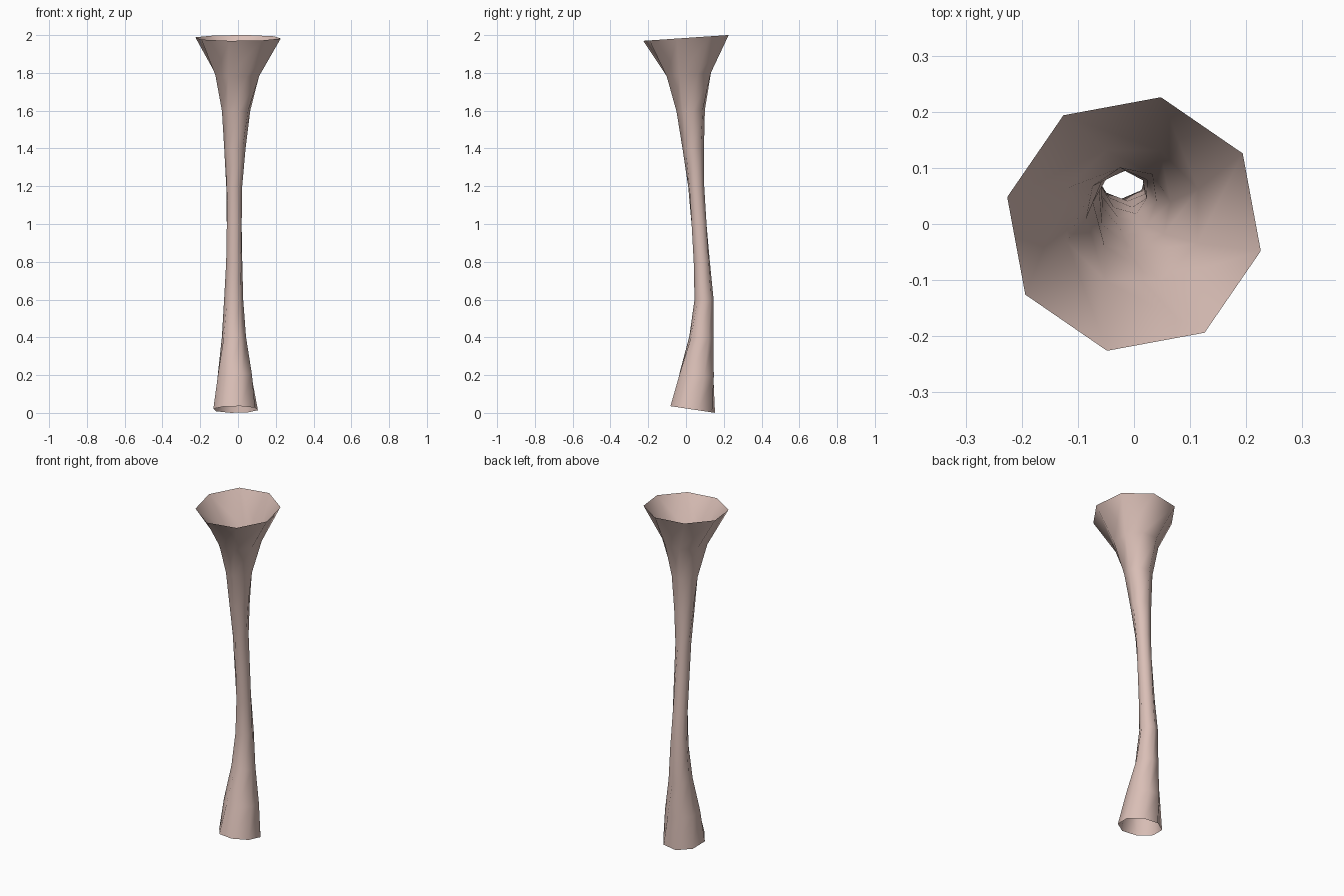
import bpy, bmesh
from math import cos, sin, radians

cube = bpy.data.objects.get("Cube")
if cube:
    bpy.data.objects.remove(cube, do_unlink=True)

SIDES = 8
TWIST = radians(-11)      # turn between neighbouring rings
START = radians(33)       # turn of the top rim

# Rings from the top rim down: centre x, y, z, radius, tilt (rise along y)
RINGS = [
    (0.0, 0.0, 1.985, 0.231, 0.068),
    (-0.0025, 0.015, 1.79, 0.126, 0.08),
    (-0.01, 0.025, 1.6, 0.0765, 0.06),
    (-0.0165, 0.0385, 1.4, 0.0565, 0.07),
    (-0.02, 0.054, 1.2, 0.043, 0.076),
    (-0.02, 0.069, 1.0, 0.0425, 0.074),
    (-0.02, 0.0835, 0.8, 0.0435, 0.066),
    (-0.023, 0.0955, 0.6, 0.0505, 0.0),
    (-0.0215, 0.082, 0.4, 0.065, -0.1),
    (-0.017, 0.0565, 0.2, 0.097, -0.12),
    (-0.0125, 0.0355, 0.018, 0.121, -0.15),
]

# Twisted, open tube with flared ends
bm = bmesh.new()
loops = []
for i, (cx, cy, cz, radius, tilt) in enumerate(RINGS):
    loop = []
    for k in range(SIDES):
        a = START + i * TWIST + radians(360 / SIDES) * k
        dx, dy = radius * cos(a), radius * sin(a)
        loop.append(bm.verts.new((cx + dx, cy + dy, cz + tilt * dy)))
    loops.append(loop)

for upper, lower in zip(loops, loops[1:]):
    for k in range(SIDES):
        n = (k + 1) % SIDES
        face = bm.faces.new((lower[k], lower[n], upper[n], upper[k]))
        face.smooth = True

mesh = bpy.data.meshes.new("flared_tube")
bm.to_mesh(mesh)
bm.free()
tube = bpy.data.objects.new("flared_tube", mesh)
bpy.context.collection.objects.link(tube)

# Single dusty pink colour
colour = (0.70, 0.52, 0.47, 1.0)
mat = bpy.data.materials.new("dusty_pink")
mat.use_nodes = True
mat.diffuse_color = colour
bsdf = next(n for n in mat.node_tree.nodes if n.type == "BSDF_PRINCIPLED")
bsdf.inputs["Base Color"].default_value = colour
mesh.materials.append(mat)
